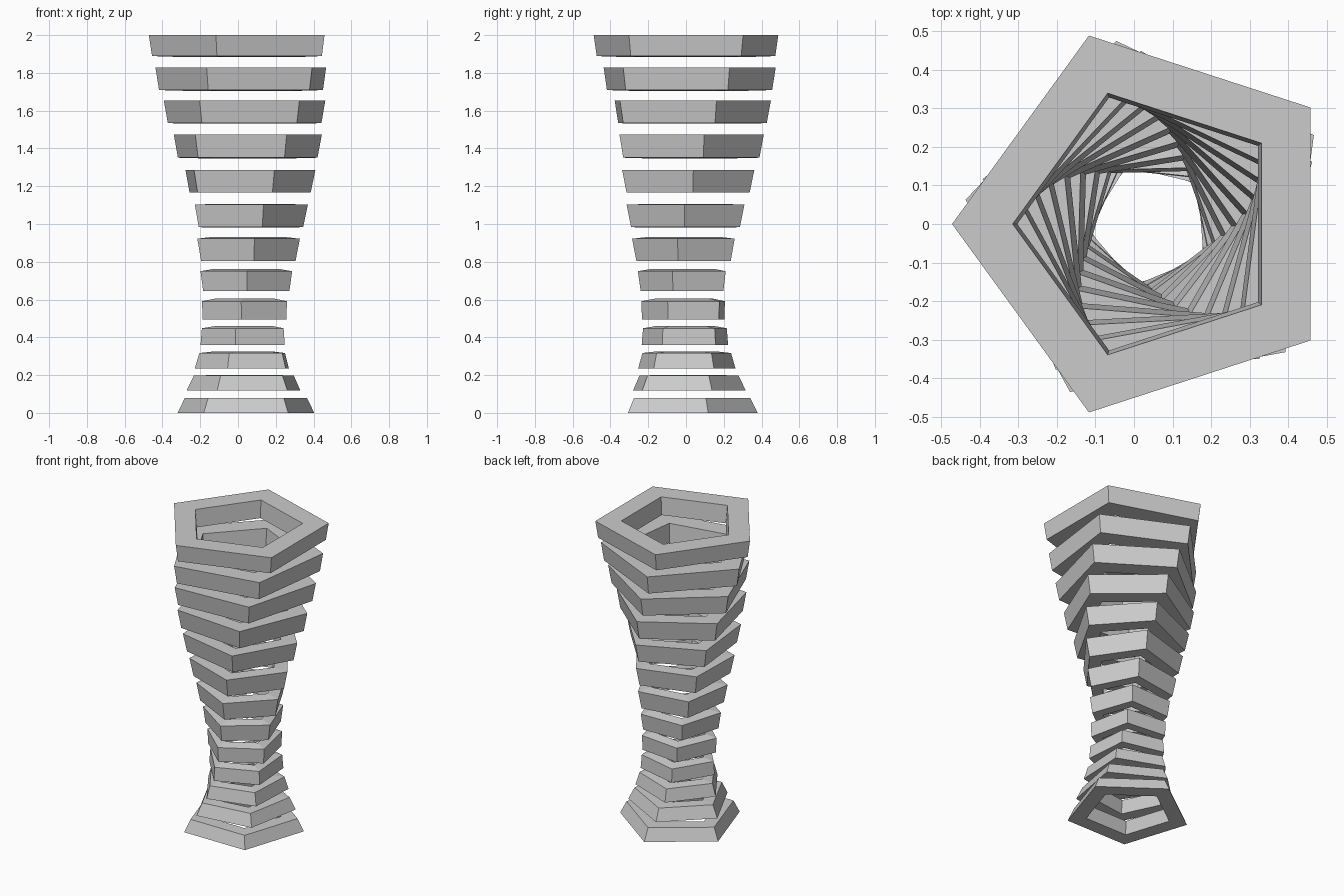
import bpy, bmesh
from math import sin, cos, radians

SIDES = 5
CENTRE_X = 0.042      # the twist axis sits slightly off the bounding-box centre
HOLE = 0.694          # inner radius / outer radius
STEP = 7.5            # twist per ring, degrees

# per ring: bottom z, top z, bottom radius, top radius, inner lip rise (top) / drop (bottom)
RINGS = [
    (0.000, 0.080, 0.380, 0.340, 0.000, 0.000),
    (0.119, 0.197, 0.319, 0.281, 0.003, 0.000),
    (0.236, 0.317, 0.271, 0.247, 0.008, 0.000),
    (0.360, 0.448, 0.241, 0.234, 0.012, 0.000),
    (0.495, 0.591, 0.234, 0.238, 0.014, 0.000),
    (0.644, 0.750, 0.240, 0.255, 0.013, 0.000),
    (0.805, 0.922, 0.266, 0.289, 0.010, 0.000),
    (0.983, 1.102, 0.303, 0.328, 0.004, 0.001),
    (1.168, 1.287, 0.345, 0.370, 0.000, 0.002),
    (1.351, 1.473, 0.390, 0.413, 0.000, 0.003),
    (1.534, 1.653, 0.428, 0.450, 0.000, 0.003),
    (1.709, 1.828, 0.464, 0.483, 0.000, 0.004),
    (1.889, 2.000, 0.497, 0.514, 0.000, 0.005),
]


def pentagon_ring(name, angle, z0, z1, r0, r1, rise, drop):
    """Hollow pentagonal ring: sweep a four-point section around the axis."""
    section = [(r0, z0), (r1, z1), (r1 * HOLE, z1 + rise), (r0 * HOLE, z0 - drop)]
    bm = bmesh.new()
    loops = []
    for i in range(SIDES):
        a = radians(angle + 360 / SIDES * i)
        loops.append([bm.verts.new((CENTRE_X + r * cos(a), r * sin(a), z)) for r, z in section])
    for i in range(SIDES):
        p, q = loops[i], loops[(i + 1) % SIDES]
        for j in range(4):
            k = (j + 1) % 4
            bm.faces.new((p[j], q[j], q[k], p[k]))
    bmesh.ops.recalc_face_normals(bm, faces=bm.faces)
    mesh = bpy.data.meshes.new(name)
    bm.to_mesh(mesh)
    bm.free()
    obj = bpy.data.objects.new(name, mesh)
    bpy.context.collection.objects.link(obj)
    return obj


# stack of rings, each turned a little further than the one below
for n, ring in enumerate(RINGS):
    pentagon_ring(f"vase_ring_{n + 1:02d}", 90 + STEP * n, *ring)
